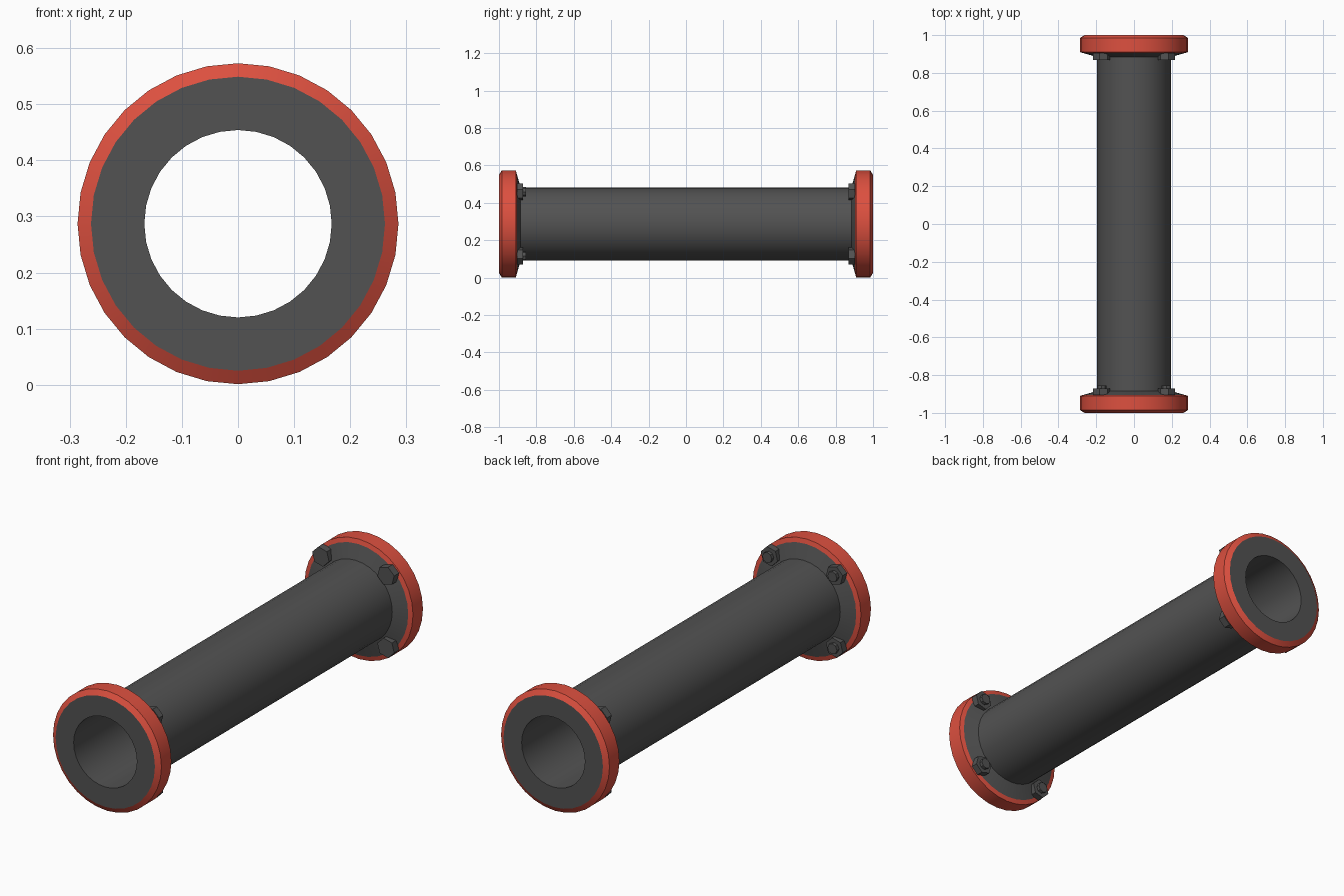
import bpy, bmesh, math
from mathutils import Matrix

if "Cube" in bpy.data.objects:
    bpy.data.objects.remove(bpy.data.objects["Cube"])

SIDES = 32
CENTRE_Z = 0.287


def material(name, color):
    m = bpy.data.materials.new(name)
    m.diffuse_color = color
    m.use_nodes = True
    m.node_tree.nodes["Principled BSDF"].inputs["Base Color"].default_value = m.diffuse_color
    return m


iron = material("dark_iron", (0.085, 0.085, 0.085, 1))
red = material("red_paint", (0.72, 0.08, 0.05, 1))


def finish(name, bm, mats, turn=0.0):
    mesh = bpy.data.meshes.new(name)
    bm.to_mesh(mesh)
    bm.free()
    for m in mats:
        mesh.materials.append(m)
    ob = bpy.data.objects.new(name, mesh)
    bpy.context.collection.objects.link(ob)
    ob.location.z = CENTRE_Z
    ob.rotation_euler.z = turn
    bpy.ops.object.select_all(action='DESELECT')
    ob.select_set(True)
    bpy.context.view_layer.objects.active = ob
    bpy.ops.object.shade_smooth_by_angle(angle=math.radians(14))
    return ob


def lathe(bm, profile, red_segments=()):
    """Spin (radius, y) points around the y axis."""
    rings = []
    for r, y in profile:
        rings.append([bm.verts.new((r * math.sin(math.tau * j / SIDES), y,
                                    r * math.cos(math.tau * j / SIDES)))
                      for j in range(SIDES)])
    for i in range(len(rings) - 1):
        a, b = rings[i], rings[i + 1]
        for j in range(SIDES):
            k = (j + 1) % SIDES
            f = bm.faces.new((a[j], b[j], b[k], a[k]))
            f.material_index = 1 if i in red_segments else 0


def prism(bm, radius, y0, y1, x, z, sides, spin):
    """Solid prism along the y axis."""
    mat = (Matrix.Translation((x, (y0 + y1) / 2, z))
           @ Matrix.Rotation(spin, 4, 'Y') @ Matrix.Rotation(math.pi / 2, 4, 'X'))
    bmesh.ops.create_cone(bm, cap_ends=True, segments=sides, radius1=radius,
                          radius2=radius, depth=abs(y1 - y0), matrix=mat)


# Pipe: outer wall and bore
bm = bmesh.new()
lathe(bm, [(0.195, 0.884), (0.195, -0.884)])
lathe(bm, [(0.167, -0.884), (0.167, 0.884)])
finish("pipe", bm, [iron])

# Flanges with a red painted rim
FLANGE = [(0.167, 0.884), (0.167, 1.0), (0.262, 1.0), (0.286, 0.985),
          (0.286, 0.91), (0.265, 0.904), (0.195, 0.884)]
for name, turn in (("back_flange", 0.0), ("front_flange", math.pi)):
    bm = bmesh.new()
    lathe(bm, FLANGE, red_segments=(2, 3, 4))
    finish(name, bm, [iron, red], turn)

# Bolt heads behind the back flange, nuts with stud ends behind the front one
for i in range(4):
    a = math.pi / 4 + i * math.pi / 2
    x, z = 0.243 * math.cos(a), 0.243 * math.sin(a)
    bm = bmesh.new()
    prism(bm, 0.046, 0.868, 0.904, x, z, 6, -a)
    finish(f"bolt_head_{i + 1}", bm, [iron])
    bm = bmesh.new()
    prism(bm, 0.046, -0.904, -0.872, x, z, 6, -a)
    prism(bm, 0.025, -0.88, -0.856, x, z, 8, -a)
    finish(f"nut_and_stud_{i + 1}", bm, [iron])
